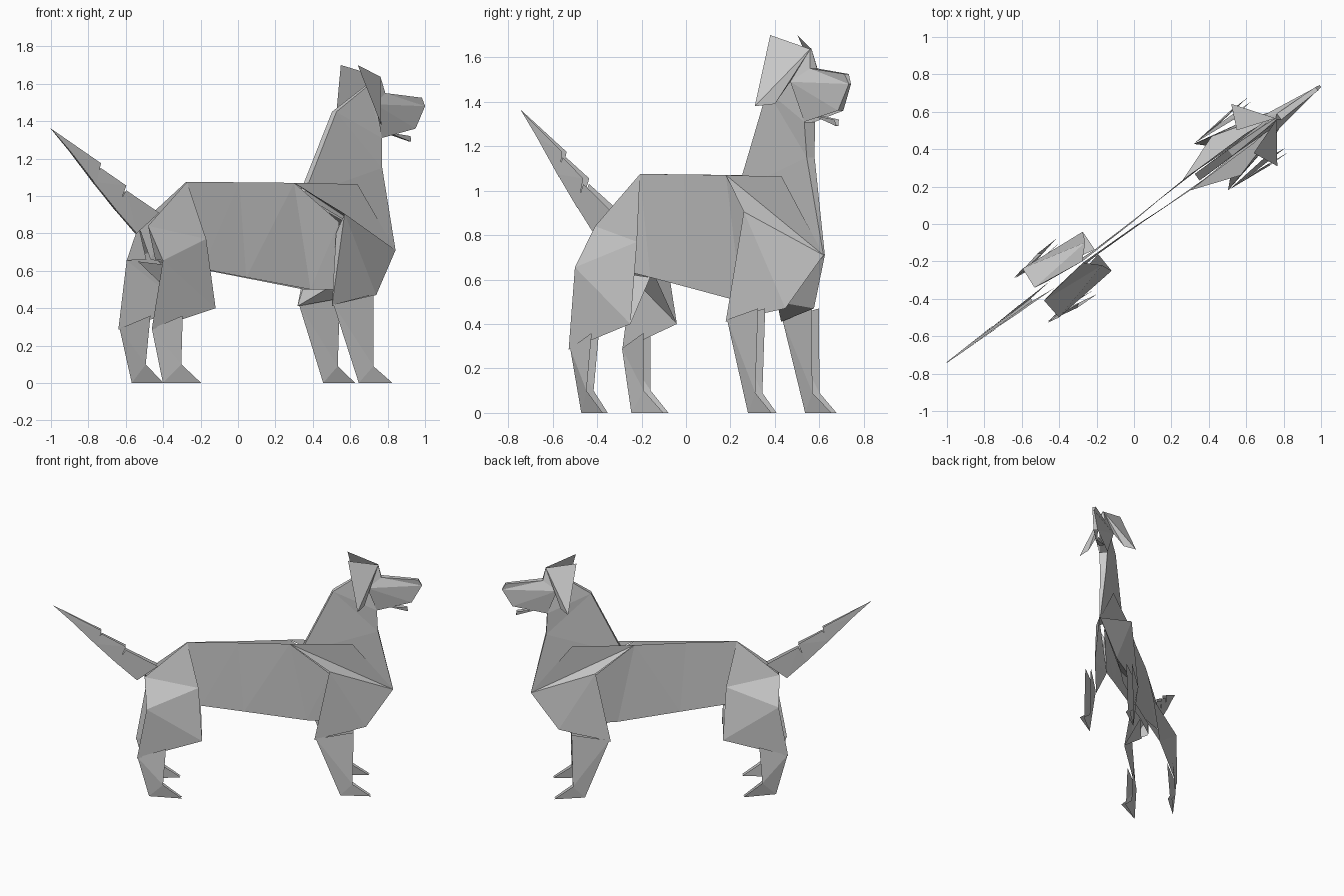
import bpy, bmesh, math
from mathutils import Vector

if "Cube" in bpy.data.objects:
    bpy.data.objects.remove(bpy.data.objects["Cube"])

# Folded-paper dog. Points are (along the body, outward from the middle, height).
ANGLE = math.atan2(0.74, 1.0)
FWD = Vector((math.cos(ANGLE), math.sin(ANGLE), 0))
LAT = Vector((-math.sin(ANGLE), math.cos(ANGLE), 0))

paper = bpy.data.materials.new("grey_paper")
paper.diffuse_color = (0.6, 0.6, 0.6, 1)
paper.use_nodes = True
paper.node_tree.nodes["Principled BSDF"].inputs["Base Color"].default_value = paper.diffuse_color


def place(p, side):
    return FWD * p[0] + LAT * (p[1] * side) + Vector((0, 0, p[2]))


def finish(name, bm):
    bmesh.ops.triangulate(bm, faces=bm.faces[:])
    mesh = bpy.data.meshes.new(name)
    bm.to_mesh(mesh)
    bm.free()
    mesh.materials.append(paper)
    bpy.context.collection.objects.link(bpy.data.objects.new(name, mesh))


def sheets(name, polys, inner=()):
    """Paper panels on both sides; outer ones face outward, inner ones inward."""
    for side, label in ((1, "left"), (-1, "right")):
        bm = bmesh.new()
        for group, sign in ((polys, 1), (inner, -1)):
            for poly in group:
                f = bm.faces.new([bm.verts.new(place(p, side)) for p in poly])
                f.normal_update()
                if f.normal.dot(LAT) * side * sign < 0:
                    f.normal_flip()
        finish(label + "_" + name, bm)


def bridge(name, path):
    """Narrow strip joining the left and right sheets along a path."""
    bm = bmesh.new()
    for a, b in zip(path, path[1:]):
        pts = []
        for p in (place(a, 1), place(b, 1), place(b, -1), place(a, -1)):
            if all((p - q).length > 1e-5 for q in pts):
                pts.append(p)
        if len(pts) > 2:
            bm.faces.new([bm.verts.new(p) for p in pts])
    finish(name, bm)


# Shared corners
hip = (-.342, .004, 1.075)
rump = (-.63, .043, .84)
haunch = (-.62, .163, .655)
hock = (-.685, .15, .285)
knee = (-.245, .13, .40)
flank = (-.268, .076, .77)
belly_back = (-.25, .015, .61)
belly_front = (.46, .03, .50)
withers = (.348, .034, 1.07)
shoulder = (.77, .034, 1.063)
chest = (1.045, .004, .71)
point = (.613, .13, .905)
elbow = (.51, .155, .41)
brisket = (.86, .08, .47)
throat = (.935, .03, 1.31)
neck_front = (.943, .022, 1.15)
crown = (.945, .004, 1.637)
brow = (.965, .02, 1.55)

# Body
sheets("body_side", [
    [hip, (0, .012, 1.073), (.04, .02, .565), belly_back],
    [(0, .012, 1.073), withers, belly_front, (.04, .02, .565)],
    [hip, belly_back, (-.56, .03, .66), rump],
    [withers, (.62, .07, .86), (.62, .05, .50), belly_front]])

# Shoulder: chest panel, light fold and hanging flap
sheets("shoulder", [
    [withers, shoulder, chest],
    [withers, chest, point],
    [point, chest, brisket],
    [point, brisket, elbow]],
    [[point, (.60, .07, .80), (.62, .05, .50), elbow],
     [(.62, .05, .50), brisket, elbow],
     [(.62, .05, .50), chest, brisket]])

# Thigh
sheets("thigh", [
    [hip, rump, flank],
    [rump, haunch, flank],
    [haunch, knee, flank],
    [haunch, hock, knee]],
    [[belly_back, knee, (-.60, .09, .65)],
     [rump, haunch, (-.58, .04, .66)]])


# Legs: a strip folded along its back edge, ending in a pointed foot
def leg(name, top_back, top_front, heel, ankle, toe, spread):
    def shift(p, d):
        return (p[0], p[1] + d, p[2])
    layers = []
    for d in (spread, -spread):
        a, f, t = shift(ankle, d), shift(top_front, d), shift(toe, d * .7)
        layers.append([[top_back, f, a, heel], [heel, a, t]])
    sheets(name, layers[0], layers[1])


leg("foreleg", (.52, .155, .42), (.775, .15, .47), (.685, .16, 0),
    (.767, .16, .09), (.893, .168, 0), .02)
leg("hind_leg", (-.68, .145, .29), (-.49, .145, .36), (-.603, .14, 0),
    (-.51, .16, .10), (-.381, .17, 0), .02)

# Neck
nape = (.64, .02, 1.45)
neck_back = (.42, .022, 1.0)
sheets("neck_side", [
    [neck_back, nape, throat, neck_front],
    [nape, (.85, .012, 1.585), crown, brow, throat],
    [neck_back, neck_front, chest]])
bridge("nape_fold", [neck_back, nape, (.85, .012, 1.585), crown])
bridge("neck_front_fold", [throat, neck_front, chest])

# Head
cheek = (.87, .06, 1.49)
nose = (1.24, .006, 1.48)
nose_top = (1.215, .012, 1.525)
chin = (1.17, .015, 1.36)
sheets("head_side", [
    [cheek, crown, brow],
    [cheek, brow, nose_top, nose],
    [cheek, nose, chin],
    [cheek, chin, throat]])
bridge("muzzle_top", [crown, brow, nose_top, nose, chin])
sheets("jaw", [[(.98, .02, 1.34), (1.14, .012, 1.32), (1.145, .006, 1.29)]])
bridge("jaw_underside", [(.98, .02, 1.34), (1.145, .006, 1.29)])

# Ears
ear_tip = (.74, .076, 1.70)
ear_low = (.80, .207, 1.38)
ear_fold = (.848, .13, 1.39)
sheets("ear", [
    [crown, ear_tip, ear_low],
    [crown, ear_low, ear_fold],
    [crown, ear_fold, cheek]])

# Tail: stepped overlapping folds narrowing to the tip
tail_steps = [((-.54, .91), (-.68, .80), (-.755, 1.03), (-.82, .93)),
              ((-.755, 1.055), (-.81, .92), (-.92, 1.15), (-.965, 1.075)),
              ((-.92, 1.175), (-.95, 1.06), (-1.245, 1.36), (-1.12, 1.24))]
sheets("tail", [[(a[0], .022 - i * .005, a[1]), (b[0], .008, b[1]),
                 (d[0], .006, d[1]), (c[0], .016 - i * .007, c[1])]
                for i, (a, b, c, d) in enumerate(tail_steps)])
bridge("tail_underside", [(-.68, .008, .80), (-.82, .006, .93),
                          (-.965, .006, 1.075), (-1.12, .006, 1.24),
                          (-1.245, .002, 1.36)])
